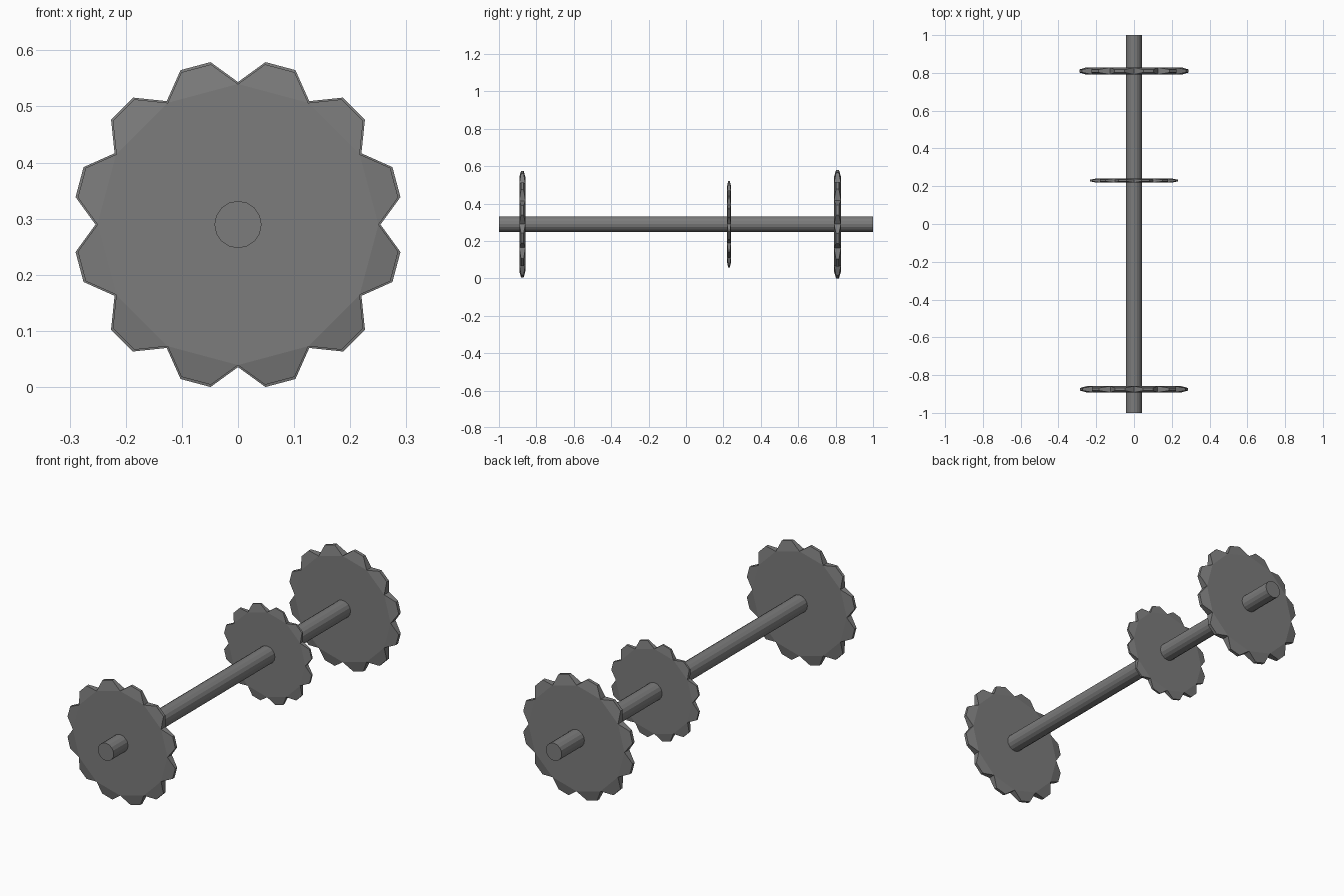
import bpy, bmesh, math
from mathutils import Matrix, Vector

if "Cube" in bpy.data.objects:
    bpy.data.objects.remove(bpy.data.objects["Cube"])

AXIS_Z = 0.2895
TEETH = 12

grey = bpy.data.materials.new("steel grey")
grey.diffuse_color = (0.2, 0.2, 0.2, 1)
grey.use_nodes = True
grey.node_tree.nodes["Principled BSDF"].inputs["Base Color"].default_value = grey.diffuse_color


def finish(bm, name, y):
    bmesh.ops.recalc_face_normals(bm, faces=bm.faces[:])
    mesh = bpy.data.meshes.new(name)
    bm.to_mesh(mesh)
    bm.free()
    mesh.materials.append(grey)
    obj = bpy.data.objects.new(name, mesh)
    obj.location = (0, y, AXIS_Z)
    bpy.context.collection.objects.link(obj)


def cylinder(sides, radius, depth):
    bm = bmesh.new()
    bmesh.ops.create_cone(bm, cap_ends=True, segments=sides, radius1=radius,
                          radius2=radius, depth=depth,
                          matrix=Matrix.Rotation(math.pi / 2, 4, 'X'))
    return bm


# Toothed disc: each rim face is extruded outward and shrunk into a tapered tooth
def gear(name, y, size, thickness):
    bm = cylinder(TEETH, 0.254 * size, thickness)
    # put the valleels at 0, 30, 60... degrees
    rim = [f for f in bm.faces if abs(f.normal.y) < 0.5]
    rim_faces = bmesh.ops.extrude_discrete_faces(bm, faces=rim)["faces"]
    for f in rim_faces:
        c = f.calc_center_median()
        out = Vector((c.x, 0, c.z)).normalized() * 0.047 * size
        for v in f.verts:
            v.co = c + (v.co - c) * 0.42 + out
    finish(bm, name, y)


gear("front_gear", -0.875, 0.986, 0.033)
gear("middle_gear", 0.23, 0.80, 0.021)
gear("back_gear", 0.81, 1.0, 0.037)

# Long axle through all three gears
finish(cylinder(16, 0.042, 2.0), "axle", 0)
